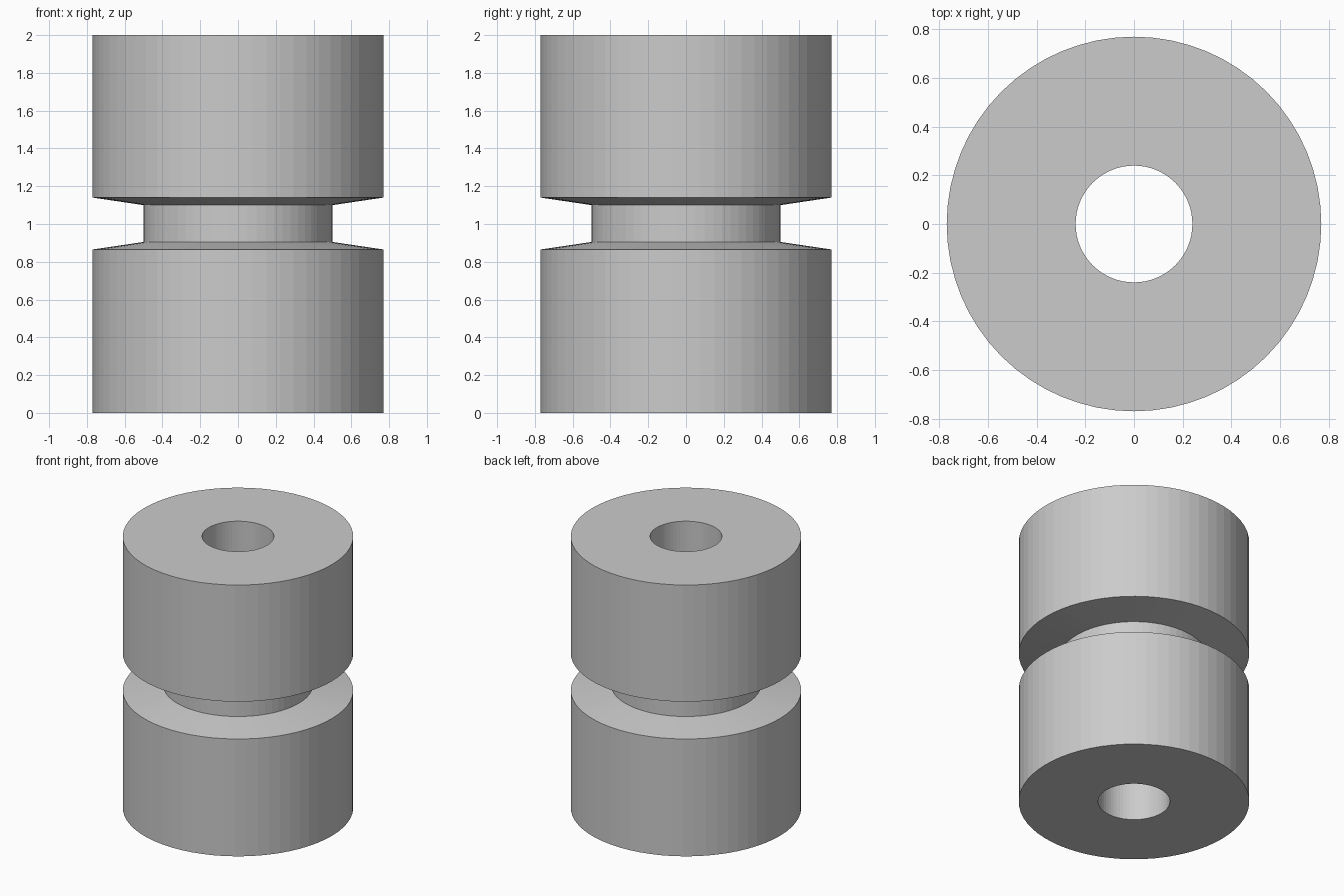
import bpy, bmesh, math

old = bpy.data.objects.get("Cube")
if old:
    bpy.data.objects.remove(old, do_unlink=True)

SIDES = 64

# Plain grey material
grey = bpy.data.materials.new("light grey")
grey.use_nodes = True
colour = (0.6, 0.6, 0.6, 1.0)
grey.diffuse_color = colour
grey.node_tree.nodes["Principled BSDF"].inputs["Base Color"].default_value = colour

# Closed section (radius, height): bore, bottom face, outer wall, tapered groove, top face
profile = [(0.24, 0.0), (0.77, 0.0), (0.77, 0.865), (0.50, 0.905),
           (0.50, 1.10), (0.77, 1.14), (0.77, 2.0), (0.24, 2.0)]

# Revolve the section around z
bm = bmesh.new()
rings = []
for i in range(SIDES):
    a = 2 * math.pi * i / SIDES
    rings.append([bm.verts.new((r * math.cos(a), r * math.sin(a), z)) for r, z in profile])
n = len(profile)
for i in range(SIDES):
    here, there = rings[i], rings[(i + 1) % SIDES]
    for j in range(n):
        k = (j + 1) % n
        bm.faces.new((here[j], there[j], there[k], here[k]))
bmesh.ops.recalc_face_normals(bm, faces=bm.faces[:])

mesh = bpy.data.meshes.new("grooved_bushing")
bm.to_mesh(mesh)
bm.free()
mesh.materials.append(grey)
bushing = bpy.data.objects.new("grooved_bushing", mesh)
bpy.context.collection.objects.link(bushing)
